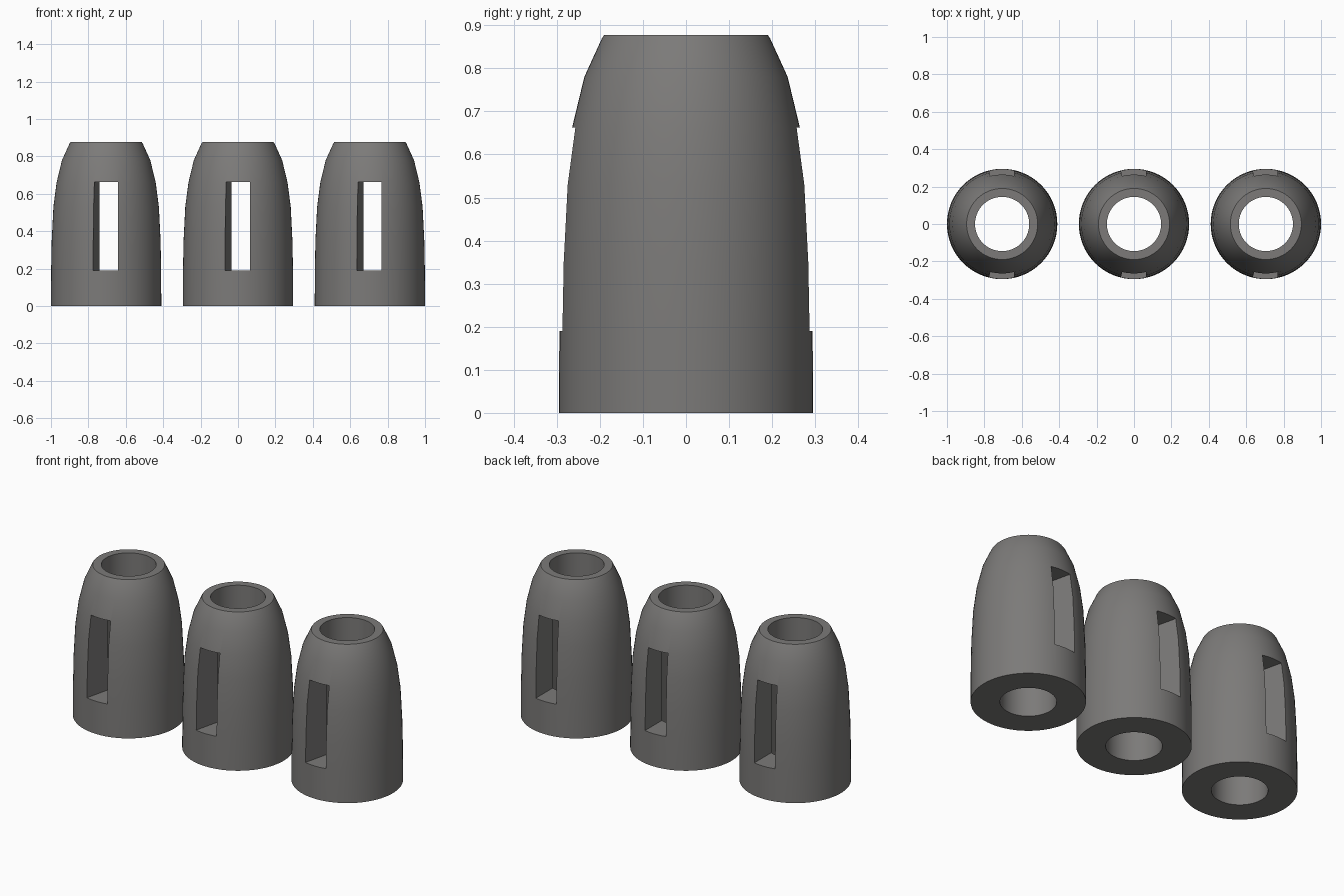
import bpy, bmesh, math

if "Cube" in bpy.data.objects:
    bpy.data.objects.remove(bpy.data.objects["Cube"])

SEG = 64
BORE = 0.145
SPACING = 0.705

grey = bpy.data.materials.new("mid_grey")
grey.diffuse_color = (0.2, 0.195, 0.19, 1)
grey.use_nodes = True
grey.node_tree.nodes["Principled BSDF"].inputs["Base Color"].default_value = grey.diffuse_color


def mesh_object(name, bm):
    bmesh.ops.recalc_face_normals(bm, faces=bm.faces[:])
    me = bpy.data.meshes.new(name)
    bm.to_mesh(me)
    bm.free()
    me.materials.append(grey)
    ob = bpy.data.objects.new(name, me)
    bpy.context.collection.objects.link(ob)
    return ob


# Sleeve: closed (radius, height) profile spun around z
profile = [(BORE, 0), (0.295, 0), (0.294, 0.19), (0.291, 0.35), (0.282, 0.53),
           (0.265, 0.66), (0.236, 0.78), (0.195, 0.87), (0.19, 0.877), (BORE, 0.877)]
bm = bmesh.new()
rings = []
for i in range(SEG):
    a = 2 * math.pi * i / SEG
    rings.append([bm.verts.new((r * math.cos(a), r * math.sin(a), z)) for r, z in profile])
n = len(profile)
for i in range(SEG):
    p, q = rings[i], rings[(i + 1) % SEG]
    for j in range(n):
        k = (j + 1) % n
        bm.faces.new((p[j], q[j], q[k], p[k]))
sleeve = mesh_object("sleeve_centre", bm)

# Slot cutter: straight right wall, left wall flaring outwards at front and back
outline = [(-0.085, -0.35), (0.063, -0.35), (0.063, 0.35), (-0.085, 0.35), (-0.002, 0)]
bm = bmesh.new()
base = bm.faces.new([bm.verts.new((x, y, 0.19)) for x, y in outline])
top = bmesh.ops.extrude_face_region(bm, geom=[base])
bmesh.ops.translate(bm, vec=(0, 0, 0.473),
                    verts=[v for v in top["geom"] if isinstance(v, bmesh.types.BMVert)])
cutter = mesh_object("slot_cutter", bm)
cutter.hide_render = True

# Cut the slots, then smooth the curved walls
mod = sleeve.modifiers.new("slots", 'BOOLEAN')
mod.operation = 'DIFFERENCE'
mod.solver = 'EXACT'
mod.object = cutter
bpy.ops.object.select_all(action='DESELECT')
sleeve.select_set(True)
bpy.context.view_layer.objects.active = sleeve
bpy.ops.object.modifier_apply(modifier=mod.name)
bpy.data.objects.remove(cutter)
bpy.ops.object.shade_smooth_by_angle(angle=math.radians(25))

# Repeat the sleeve on both sides
for name, x in (("sleeve_left", -SPACING), ("sleeve_right", SPACING)):
    ob = sleeve.copy()
    ob.name = name
    ob.location.x = x
    bpy.context.collection.objects.link(ob)
